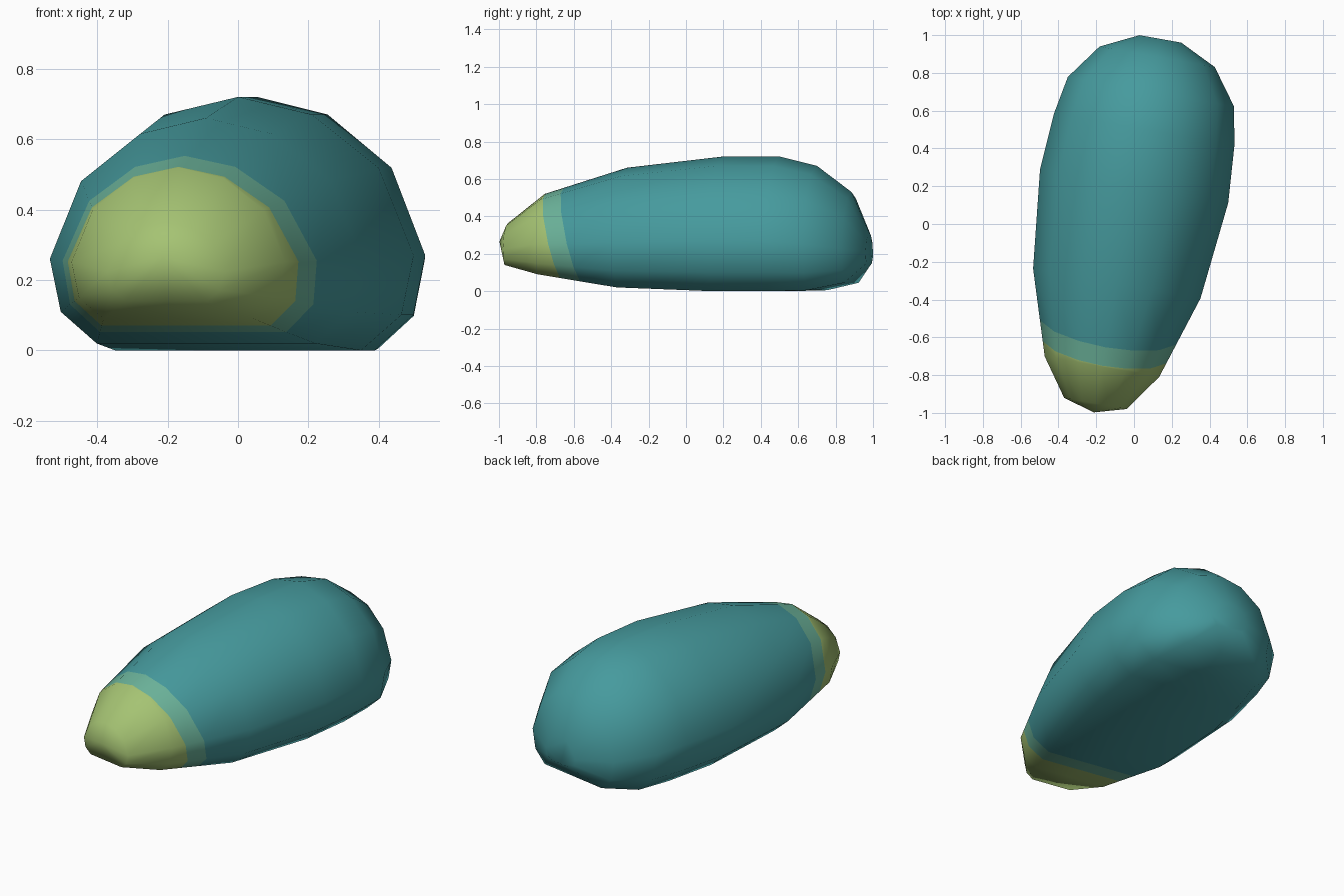
import bpy, bmesh, math
from mathutils import Vector, Matrix

if "Cube" in bpy.data.objects:
    bpy.data.objects.remove(bpy.data.objects["Cube"])


def material(name, rgb):
    m = bpy.data.materials.new(name)
    m.diffuse_color = (*rgb, 1)
    m.use_nodes = True
    m.node_tree.nodes["Principled BSDF"].inputs["Base Color"].default_value = m.diffuse_color
    return m


mats = [material("teal", (0.061, 0.325, 0.340)),
        material("pale_teal", (0.15, 0.456, 0.328)),
        material("yellow_green", (0.376, 0.546, 0.171))]

# Half cross-section: (fraction of half width, fraction of height)
half = [(0, 1), (0.42, 0.93), (0.8, 0.72), (1, 0.375), (0.93, 0.14), (0.7, 0), (0, 0)]
section = half + [(-x, z) for x, z in half[-2:0:-1]]

# Rings along the body: y, half width, bottom, top
rings = [(0.98, 0.112, 0.15, 0.31), (0.885, 0.31, 0.045, 0.53),
         (0.70, 0.447, 0.005, 0.67), (0.50, 0.485, 0.0, 0.72),
         (0.20, 0.506, 0.0, 0.72), (-0.315, 0.45, 0.02, 0.66),
         (-0.755, 0.308, 0.09, 0.52), (-0.95, 0.168, 0.14, 0.365)]
angle = math.radians(10.1)

bm = bmesh.new()
loops = []
for y, w, lo, hi in rings:
    t = y / math.cos(angle)
    loops.append([bm.verts.new((x * w, t, lo + z * (hi - lo))) for x, z in section])
n = len(section)
for a, b in zip(loops, loops[1:]):
    for i in range(n):
        j = (i + 1) % n
        bm.faces.new((a[i], a[j], b[j], b[i]))

# Blunt rear cap and front tip
bm.faces.new(loops[0])
tip = bm.verts.new((0, -1.013, 0.265))
for i in range(n):
    bm.faces.new((loops[-1][i], loops[-1][(i + 1) % n], tip))

# Cut the slanted colour borders and colour the nose
normal = Vector((0, 1, 0.27))
borders = [(-0.514, 1), (-0.6215, 2)]
for c, _ in borders:
    bmesh.ops.bisect_plane(bm, geom=bm.verts[:] + bm.edges[:] + bm.faces[:],
                           plane_co=(0, c, 0), plane_no=normal)
for f in bm.faces:
    f.smooth = True
    for c, index in borders:
        if f.calc_center_median().dot(normal) < c:
            f.material_index = index

bmesh.ops.recalc_face_normals(bm, faces=bm.faces[:])
bm.transform(Matrix.Translation((-0.035, 0, 0)) @ Matrix.Rotation(-angle, 4, 'Z'))

mesh = bpy.data.meshes.new("pebble_body")
bm.to_mesh(mesh)
bm.free()
for m in mats:
    mesh.materials.append(m)
body = bpy.data.objects.new("pebble_body", mesh)
bpy.context.collection.objects.link(body)
